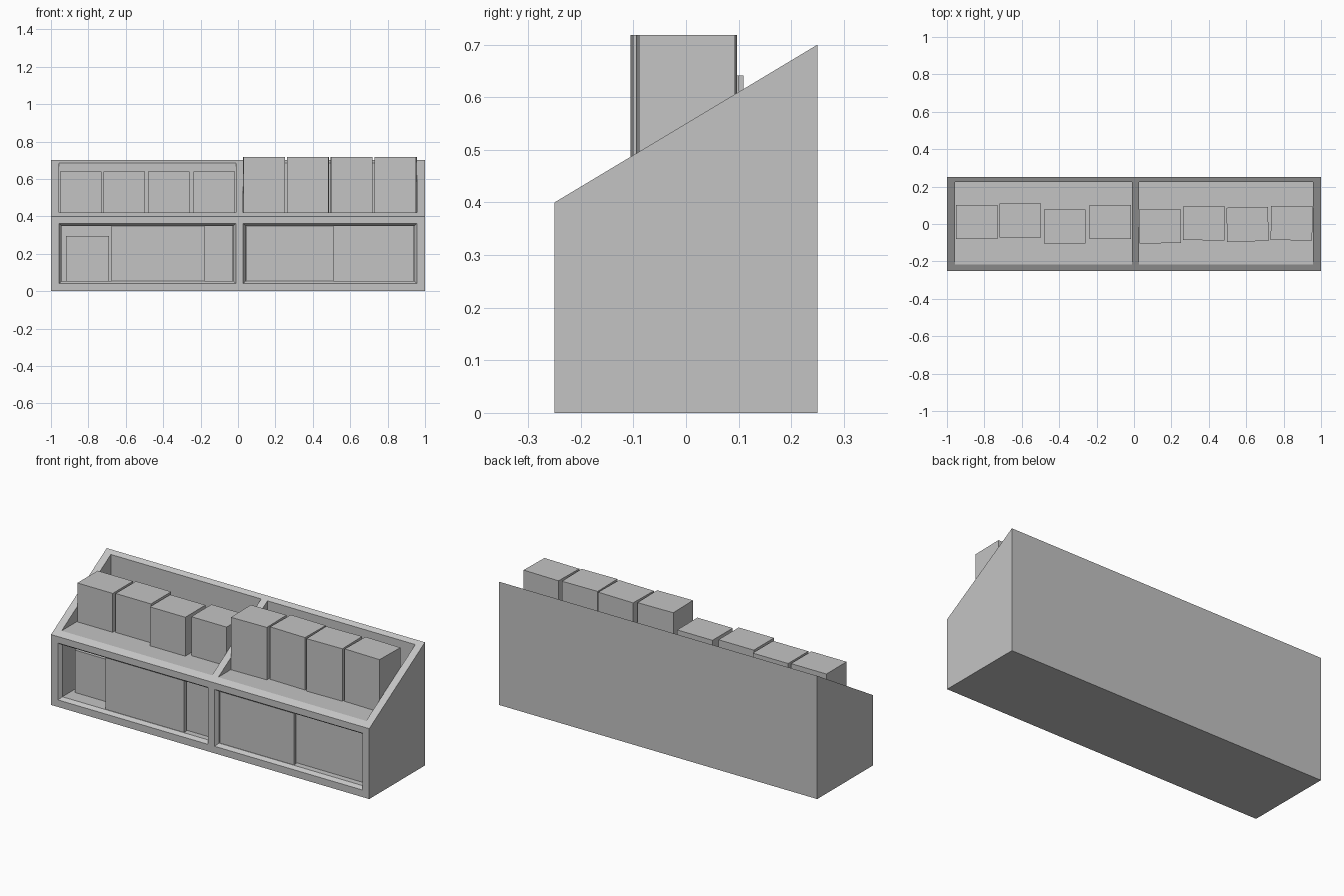
import bpy
import bmesh
from mathutils import Matrix

cube = bpy.data.objects.get("Cube")
if cube:
    bpy.data.objects.remove(cube, do_unlink=True)

grey = bpy.data.materials.new("plain grey")
grey.use_nodes = True
colour = (0.55, 0.55, 0.55, 1)
grey.diffuse_color = colour
grey.node_tree.nodes["Principled BSDF"].inputs["Base Color"].default_value = colour


def finish(name, bm):
    bmesh.ops.recalc_face_normals(bm, faces=bm.faces)
    mesh = bpy.data.meshes.new(name)
    bm.to_mesh(mesh)
    bm.free()
    mesh.materials.append(grey)
    obj = bpy.data.objects.new(name, mesh)
    bpy.context.collection.objects.link(obj)
    return obj


def box(name, x, y, z, turn=0):
    """Box from (min, max) pairs, optionally turned about its own upright axis."""
    bm = bmesh.new()
    bmesh.ops.create_cube(bm, size=1)
    size = [b - a for a, b in (x, y, z)]
    centre = [(a + b) / 2 for a, b in (x, y, z)]
    bm.transform(Matrix.Translation(centre) @ Matrix.Rotation(turn, 4, "Z")
                 @ Matrix.Diagonal((*size, 1)))
    return finish(name, bm)


def funnel(name, x, z, front, back, shrink):
    """Box along y whose back end is smaller by shrink on every side."""
    bm = bmesh.new()
    ends = []
    for y, s in ((front, 0), (back, shrink)):
        x0, x1, z0, z1 = x[0] + s, x[1] - s, z[0] + s, z[1] - s
        ends.append([bm.verts.new((px, y, pz)) for px, pz in
                     ((x0, z0), (x1, z0), (x1, z1), (x0, z1))])
    a, b = ends
    bm.faces.new(a)
    bm.faces.new(b[::-1])
    for i in range(4):
        j = (i + 1) % 4
        bm.faces.new((a[i], b[i], b[j], a[j]))
    return finish(name, bm)


def cut(target, cutter):
    mod = target.modifiers.new("cut", "BOOLEAN")
    mod.operation = "DIFFERENCE"
    mod.solver = "EXACT"
    mod.object = cutter
    bpy.context.view_layer.update()
    graph = bpy.context.evaluated_depsgraph_get()
    mesh = bpy.data.meshes.new_from_object(target.evaluated_get(graph))
    target.modifiers.clear()
    target.data = mesh
    bpy.data.objects.remove(cutter, do_unlink=True)


# Cabinet body: side profile with sloping top, extruded across
bm = bmesh.new()
profile = [bm.verts.new((-1, y, z)) for y, z in
           ((-0.25, 0), (0.25, 0), (0.25, 0.7), (-0.25, 0.4))]
face = bm.faces.new(profile)
side = bmesh.ops.extrude_face_region(bm, geom=[face])["geom"]
bmesh.ops.translate(bm, vec=(2, 0, 0),
                    verts=[v for v in side if isinstance(v, bmesh.types.BMVert)])
cabinet = finish("cabinet", bm)

# Two open trays on top and two cupboards with chamfered openings in front
bays = ((-0.957, -0.012), (0.028, 0.957))
chamfer = 0.014
for x in bays:
    cut(cabinet, box("tray_cutter", x, (-0.218, 0.225), (0.42, 0.9)))
    cut(cabinet, funnel("opening_cutter", x, (0.04, 0.363), -0.25, -0.23, chamfer))
    inner = (x[0] + chamfer, x[1] - chamfer)
    cut(cabinet, box("cupboard_cutter", inner, (-0.24, 0.22), (0.054, 0.349)))

# Sliding doors: a front and a rear one in each cupboard
doors = (("left_front_door", -0.675, -0.18, 0), ("left_rear_door", -0.5, -0.03, 1),
         ("right_front_door", 0.045, 0.51, 0), ("right_rear_door", 0.48, 0.942, 1))
for name, x0, x1, rear in doors:
    y = -0.227 + rear * 0.03
    box(name, (x0, x1), (y, y + 0.02), (0.052, 0.351))

# Box standing inside the partly open cupboard
box("stored_box", (-0.92, -0.69), (-0.15, 0.04), (0.05, 0.295))

# Loose rows of boxes in the trays: low row, then tall row
low_row = ((-0.842, 0.01), (-0.607, 0.018), (-0.369, -0.014), (-0.126, 0.01))
tall_row = ((0.139, -0.012), (0.374, 0.004), (0.607, -0.002), (0.843, 0.004))
for label, row, top in (("low", low_row, 0.641), ("tall", tall_row, 0.718)):
    for i, (x, y) in enumerate(row):
        turn = 0.02 * (-1) ** i if label == "tall" else 0
        box(f"{label}_box_{i + 1}", (x - 0.111, x + 0.111),
            (y - 0.091, y + 0.091), (0.42, top), turn)
